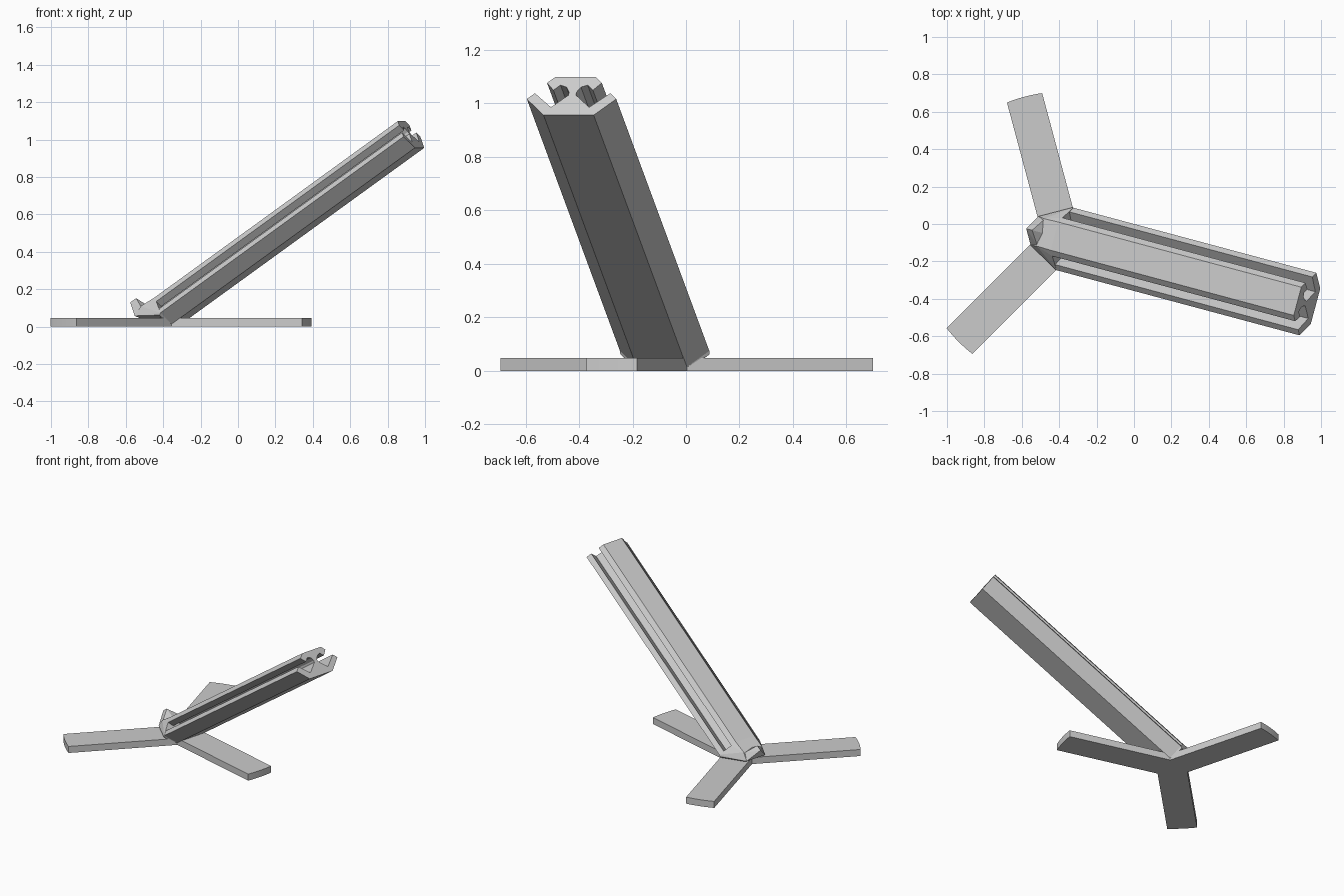
import bpy, bmesh
from math import radians, sin, cos, asin
from mathutils import Matrix, Vector

cube = bpy.data.objects.get("Cube")
if cube:
    bpy.data.objects.remove(cube)

grey = bpy.data.materials.new("light_grey")
grey.use_nodes = True
grey.diffuse_color = (0.6, 0.6, 0.6, 1)
grey.node_tree.nodes["Principled BSDF"].inputs["Base Color"].default_value = (0.6, 0.6, 0.6, 1)

# Shared frame: hub centre, x along the rail's heading
HUB = Matrix.Translation((-0.384, -0.076, 0)) @ Matrix.Rotation(radians(-15), 4, 'Z')
RAIL = Matrix.Translation((0.037, 0, 0)) @ Matrix.Rotation(radians(-35), 4, 'Y')
SLOT_START, RAIL_END = 0.025, 1.667


def finish(name, bm, frame):
    bmesh.ops.recalc_face_normals(bm, faces=bm.faces)
    mesh = bpy.data.meshes.new(name)
    bm.to_mesh(mesh)
    bm.free()
    mesh.materials.append(grey)
    obj = bpy.data.objects.new(name, mesh)
    obj.matrix_world = frame
    bpy.context.collection.objects.link(obj)


def prism(name, outline, depth, frame):
    bm = bmesh.new()
    face = bm.faces.new([bm.verts.new(p) for p in outline])
    moved = bmesh.ops.extrude_face_region(bm, geom=[face])["geom"]
    bmesh.ops.translate(bm, vec=depth, verts=[v for v in moved if isinstance(v, bmesh.types.BMVert)])
    finish(name, bm, frame)


def hull(name, points):
    bm = bmesh.new()
    for p in points:
        bm.verts.new(p)
    out = bmesh.ops.convex_hull(bm, input=bm.verts)
    junk = set(out["geom_interior"]) | set(out["geom_unused"])
    bmesh.ops.delete(bm, geom=[g for g in junk if isinstance(g, bmesh.types.BMVert)], context='VERTS')
    bmesh.ops.dissolve_limit(bm, angle_limit=radians(1), verts=bm.verts, edges=bm.edges)
    finish(name, bm, HUB)


# Three flat legs with arc-shaped tips
R, HALF, THICK = 0.783, 0.0975, 0.047
spread = asin(HALF / R)
arc = [(R * cos(a), R * sin(a), 0) for a in (spread * (i / 4 - 1) for i in range(9))]
leg = [(0, -HALF, 0)] + arc + [(0, HALF, 0), (-HALF * 0.577, 0, 0)]
for name, turn in (("under_leg", 0), ("back_leg", 120), ("front_leg", 240)):
    prism(name, leg, (0, 0, THICK), HUB @ Matrix.Rotation(radians(turn), 4, 'Z'))

# Slotted rail: half section (side, up), mirrored and extruded along the slope
half = [(0.097, 0), (0.173, 0.0735), (0.146, 0.1), (0.074, 0.036), (0.0145, 0.0915),
        (0.0145, 0.105), (0.028, 0.128), (0.0525, 0.137), (0.0765, 0.114),
        (0.106, 0.147), (0.078, 0.174)]
section = half + [(-u, v) for u, v in reversed(half)]
prism("slotted_rail", [(SLOT_START, u, v) for u, v in section],
      (RAIL_END - SLOT_START, 0, 0), HUB @ RAIL)

# Solid hub closing the lower end of the rail
rim = [RAIL @ Vector((SLOT_START, u, v)) for u, v in section]
sides = (-1, 1)
rear = [(t, s * u, z) for s in sides for t, u, z in
        ((0.037, 0.097, 0), (-0.13, 0.07, 0.047), (-0.153, 0.08, 0.058),
         (0.01, 0.173, 0.062), (-0.12, 0.076, 0.11))]
hull("hub_block", rim + rear)

# Pointed lip at the back of the hub
hull("hub_lip", [(t, s * u, z) for s in sides for t, u, z in
                 ((-0.153, 0.08, 0.058), (-0.12, 0.07, 0.105))]
     + [(-0.199, 0, 0.13), (-0.166, 0, 0.152), (0, 0, 0.05)])
